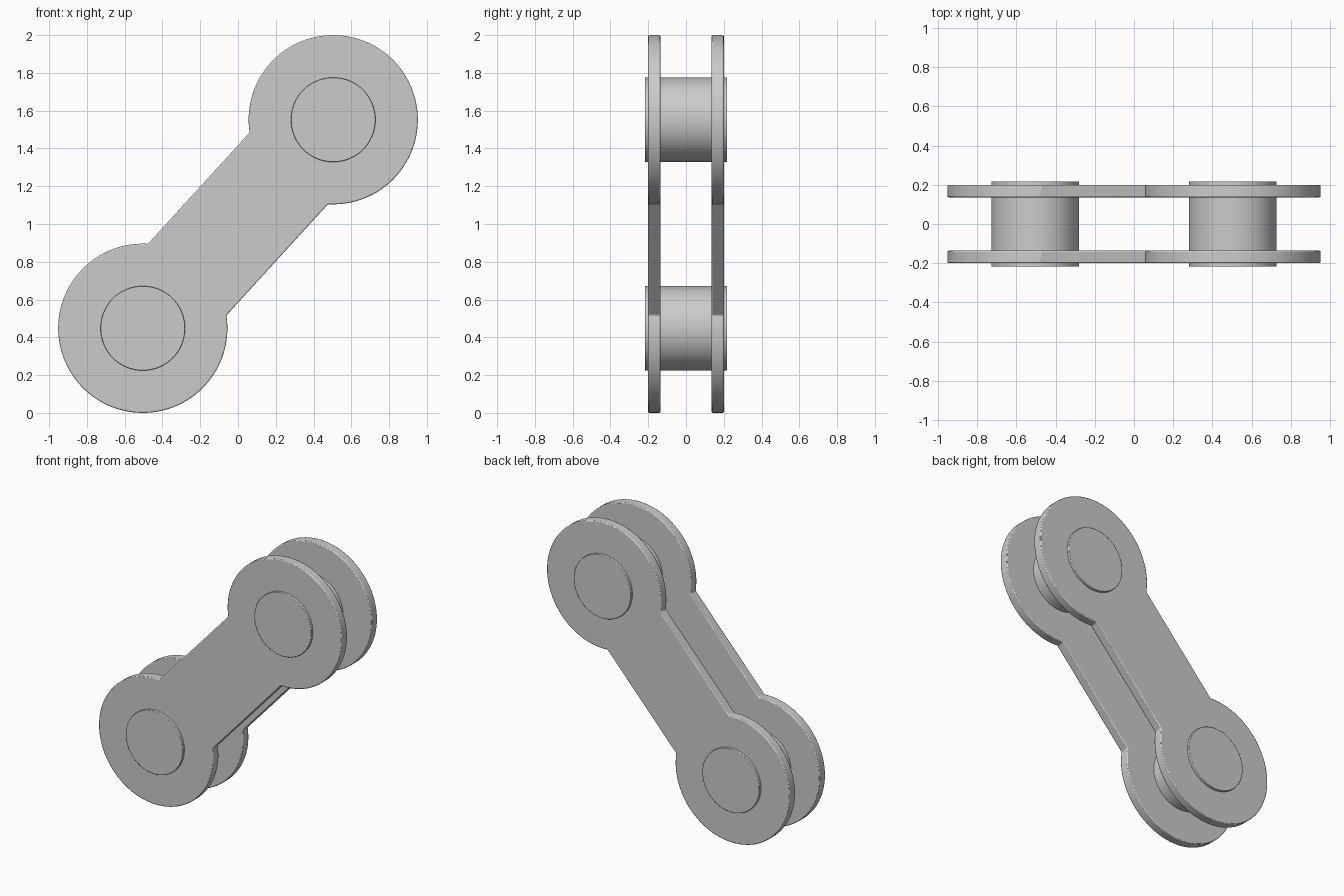
import bpy, bmesh, math
from mathutils import Vector

if "Cube" in bpy.data.objects:
    bpy.data.objects.remove(bpy.data.objects["Cube"])

R, HALF_W, PIN_R = 0.448, 0.281, 0.224
LOW, HIGH = Vector((-0.504, 0.448)), Vector((0.504, 1.552))
SEG = 80


def outline():
    # dumbbell outline: two round ends joined by a straight bar
    d = HIGH - LOW
    ang = math.atan2(d.y, d.x)
    a = math.asin(HALF_W / R)
    pts = []
    for centre, base in ((HIGH, ang + math.pi), (LOW, ang)):
        for i in range(SEG + 1):
            t = base + a + (2 * math.pi - 2 * a) * i / SEG
            pts.append(centre + R * Vector((math.cos(t), math.sin(t))))
    return pts


def prism(name, pts, y0, y1, bevel):
    bm = bmesh.new()
    face = bm.faces.new([bm.verts.new((p.x, y0, p.y)) for p in pts])
    ext = bmesh.ops.extrude_face_region(bm, geom=[face])
    verts = [v for v in ext["geom"] if isinstance(v, bmesh.types.BMVert)]
    bmesh.ops.translate(bm, verts=verts, vec=(0, y1 - y0, 0))
    bmesh.ops.recalc_face_normals(bm, faces=bm.faces[:])
    me = bpy.data.meshes.new(name)
    bm.to_mesh(me)
    bm.free()
    ob = bpy.data.objects.new(name, me)
    bpy.context.collection.objects.link(ob)
    mod = ob.modifiers.new("edge_bevel", "BEVEL")
    mod.width, mod.segments, mod.limit_method = bevel, 2, "ANGLE"
    bpy.ops.object.select_all(action="DESELECT")
    ob.select_set(True)
    bpy.context.view_layer.objects.active = ob
    bpy.ops.object.shade_smooth_by_angle(angle=math.radians(35))
    return ob


# side plates
prism("front_plate", outline(), -0.2, -0.136, 0.006)
prism("back_plate", outline(), 0.136, 0.2, 0.006)

# pins through both plates
for name, c in (("lower_pin", LOW), ("upper_pin", HIGH)):
    ring = [c + PIN_R * Vector((math.cos(2 * math.pi * i / 64), math.sin(2 * math.pi * i / 64)))
            for i in range(64)]
    prism(name, ring, -0.218, 0.218, 0.003)
